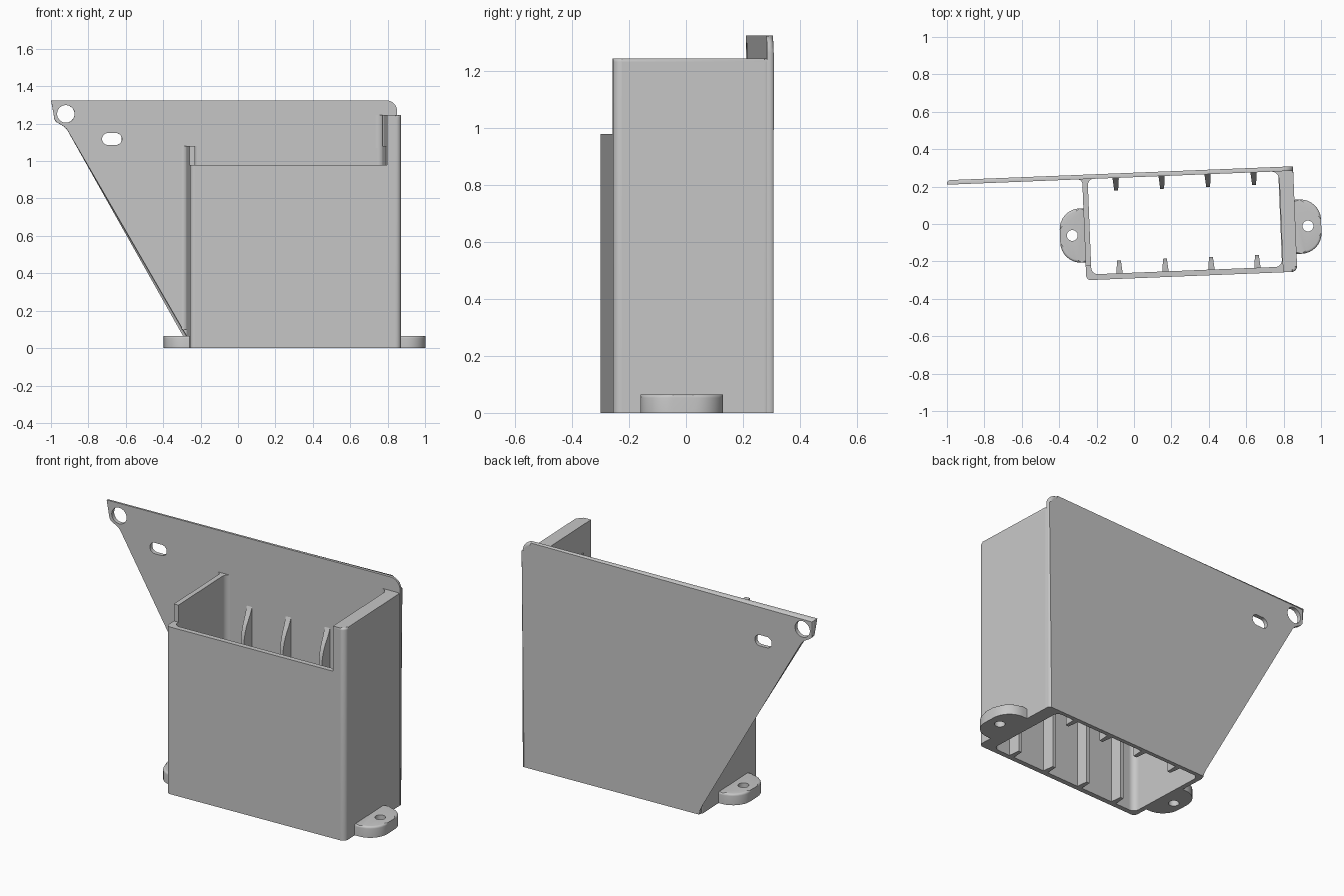
import bpy, bmesh, math
from mathutils import Vector

if "Cube" in bpy.data.objects:
    bpy.data.objects.remove(bpy.data.objects["Cube"], do_unlink=True)

TURN = math.radians(2.3)          # the whole holder is turned slightly about z
LEFT, RIGHT, FRONT, BACK = -0.267, 0.862, -0.29, 0.274
PLATE_FACE = 0.25                 # front face of the back plate
FRONT_FACE = -0.26                # inner face of the front wall

gray = bpy.data.materials.new("plain gray")
gray.use_nodes = True
gray.diffuse_color = (0.57, 0.57, 0.57, 1)
gray.node_tree.nodes["Principled BSDF"].inputs["Base Color"].default_value = gray.diffuse_color
parts = []


def rounded(corners, steps=8):
    """Outline from (a, b, radius) corners."""
    out = []
    n = len(corners)
    for i, (a, b, r) in enumerate(corners):
        p = Vector((a, b))
        if r == 0:
            out.append(p)
            continue
        d0 = (Vector(corners[i - 1][:2]) - p).normalized()
        d1 = (Vector(corners[(i + 1) % n][:2]) - p).normalized()
        half = d0.angle(d1) / 2
        centre = p + (d0 + d1).normalized() * (r / math.sin(half))
        start = p + d0 * (r / math.tan(half)) - centre
        end = p + d1 * (r / math.tan(half)) - centre
        sweep = math.atan2(start.x * end.y - start.y * end.x, start.dot(end))
        for k in range(steps + 1):
            t = sweep * k / steps
            c, s = math.cos(t), math.sin(t)
            out.append(centre + Vector((start.x * c - start.y * s, start.x * s + start.y * c)))
    return out


def rect(a0, a1, b0, b1, r=0):
    return rounded([(a0, b0, r), (a1, b0, r), (a1, b1, r), (a0, b1, r)])


def circle(a, b, r, n=32):
    return [(a + r * math.cos(k * math.tau / n), b + r * math.sin(k * math.tau / n)) for k in range(n)]


def prism(name, outline, lo, hi, axis="z", bevel=0):
    """Extrude an outline along an axis, optionally rounding the rim at hi."""
    place = {"z": lambda a, b, h: (a, b, h),
             "y": lambda a, b, h: (a, h, b),
             "x": lambda a, b, h: (h, a, b)}[axis]
    bm = bmesh.new()
    base = [bm.verts.new(place(a, b, lo)) for a, b in outline]
    cap = [bm.verts.new(place(a, b, hi)) for a, b in outline]
    bm.faces.new(base[::-1])
    bm.faces.new(cap)
    n = len(base)
    for i in range(n):
        j = (i + 1) % n
        bm.faces.new((base[i], base[j], cap[j], cap[i]))
    if bevel:
        rim = [e for e in bm.edges if all(v in cap for v in e.verts)
               and not all(v.co.z < 0.001 for v in e.verts)]
        bmesh.ops.bevel(bm, geom=rim, offset=bevel, segments=4, profile=0.5, affect="EDGES")
    if bm.calc_volume(signed=True) < 0:
        bmesh.ops.reverse_faces(bm, faces=bm.faces[:])
    mesh = bpy.data.meshes.new(name)
    bm.to_mesh(mesh)
    bm.free()
    mesh.materials.append(gray)
    obj = bpy.data.objects.new(name, mesh)
    obj.rotation_euler.z = TURN
    bpy.context.collection.objects.link(obj)
    return obj


def cut(obj, *cutters):
    """Subtract the cutters, bake the result and remove them."""
    for c in cutters:
        c.hide_render = True
        mod = obj.modifiers.new("cut", "BOOLEAN")
        mod.operation, mod.solver, mod.object = "DIFFERENCE", "EXACT", c
    bpy.context.view_layer.update()
    graph = bpy.context.evaluated_depsgraph_get()
    mesh = bpy.data.meshes.new_from_object(obj.evaluated_get(graph))
    obj.modifiers.clear()
    obj.data = mesh
    for c in cutters:
        bpy.data.objects.remove(c, do_unlink=True)
    return obj


# Back plate with its slanted arm, round hole and slot
arm = rounded([(LEFT + 0.005, 0, 0), (RIGHT, 0, 0), (RIGHT, 1.325, 0.06), (-0.99, 1.325, 0),
               (-0.97, 1.213, 0.035), (-0.911, 1.18, 0.08), (LEFT + 0.005, 0.06, 0)])
plate = prism("back_plate", arm, PLATE_FACE, BACK, "y", bevel=0.016)
parts.append(cut(plate,
                 prism("hole_cutter", circle(-0.911, 1.252, 0.047), 0.1, 0.4, "y"),
                 prism("slot_cutter", rect(-0.717, -0.611, 1.086, 1.15, 0.0315), 0.1, 0.4, "y")))

# Open box: thin front and left walls, thick taller right wall
outer = rounded([(LEFT, FRONT, 0.025), (RIGHT, FRONT, 0.03), (RIGHT, 0.262, 0.02), (LEFT, 0.262, 0.02)])
box = prism("box_walls", outer, 0, 1.245, bevel=0.012)
parts.append(cut(box,
                 prism("cavity_cutter", rect(-0.238, 0.782, FRONT_FACE, 0.2515, 0.035), -0.1, 1.5),
                 prism("left_cutter", rect(-0.5, 0.786, -0.5, 0.5), 1.08, 1.6),
                 prism("front_cutter", rect(-0.5, 0.786, -0.5, -0.215), 0.98, 1.6)))

# Fillets between the tall wall tops and the plate
r = 0.025
arc = [(LEFT - r + r * math.cos(t), PLATE_FACE - r + r * math.sin(t))
       for t in (k * math.pi / 12 for k in range(7))]
parts.append(prism("arm_fillet", arc + [(LEFT - r, 0.255), (LEFT + 0.005, 0.255), (LEFT + 0.005, PLATE_FACE - r)],
                   0.1, 1.08))
r = 0.035
arc = [(0.782 - r + r * math.cos(t), PLATE_FACE - r + r * math.sin(t))
       for t in (k * math.pi / 12 for k in range(7))]
parts.append(prism("tall_wall_fillet", arc + [(0.782 - r, 0.255), (0.79, 0.255), (0.79, PLATE_FACE - r)],
                   1.07, 1.245))

# Guide ribs on the front and back walls
side = [(-0.005, 0), (0.068, 0), (0.068, 0.76), (0.06, 0.8), (0.045, 0.84),
        (0.022, 0.88), (0.008, 0.91), (-0.005, 0.94)]
for wall, face, sign in (("front", FRONT_FACE, 1), ("back", PLATE_FACE, -1)):
    for i in range(4):
        u = -0.088 + 0.246 * i
        rib = prism(f"{wall}_rib_{i + 1}", [(face + sign * d, z) for d, z in side],
                    u - 0.017, u + 0.017, "x")
        for v in rib.data.vertices:   # narrower toward the tip
            depth = abs(v.co.y - face) / 0.068
            v.co.x = u + (v.co.x - u) * (1 - 0.4 * depth)
        parts.append(rib)

# Screw tabs on both sides
for name, wall, tip, hole in (("left_tab", RIGHT, 1.0, 0.929), ("right_tab", LEFT, -0.398, -0.332)):
    inside = wall + (0.02 if wall < 0 else -0.02)
    shape = rounded([(inside, -0.195, 0), (tip, -0.195, 0.11), (tip, 0.095, 0.11), (inside, 0.095, 0)])
    tab = prism(name, shape, 0, 0.065, bevel=0.012)
    parts.append(cut(tab, prism("screw_cutter", circle(hole, -0.048, 0.029), -0.1, 0.2)))

# Smooth the curved faces, keep the edges sharp and the big faces flat
bpy.ops.object.select_all(action="DESELECT")
for p in parts:
    p.select_set(True)
bpy.context.view_layer.objects.active = parts[0]
bpy.ops.object.shade_smooth_by_angle(angle=math.radians(30))
for p in parts:
    for face in p.data.polygons:
        if face.area > 0.04:
            face.use_smooth = False
